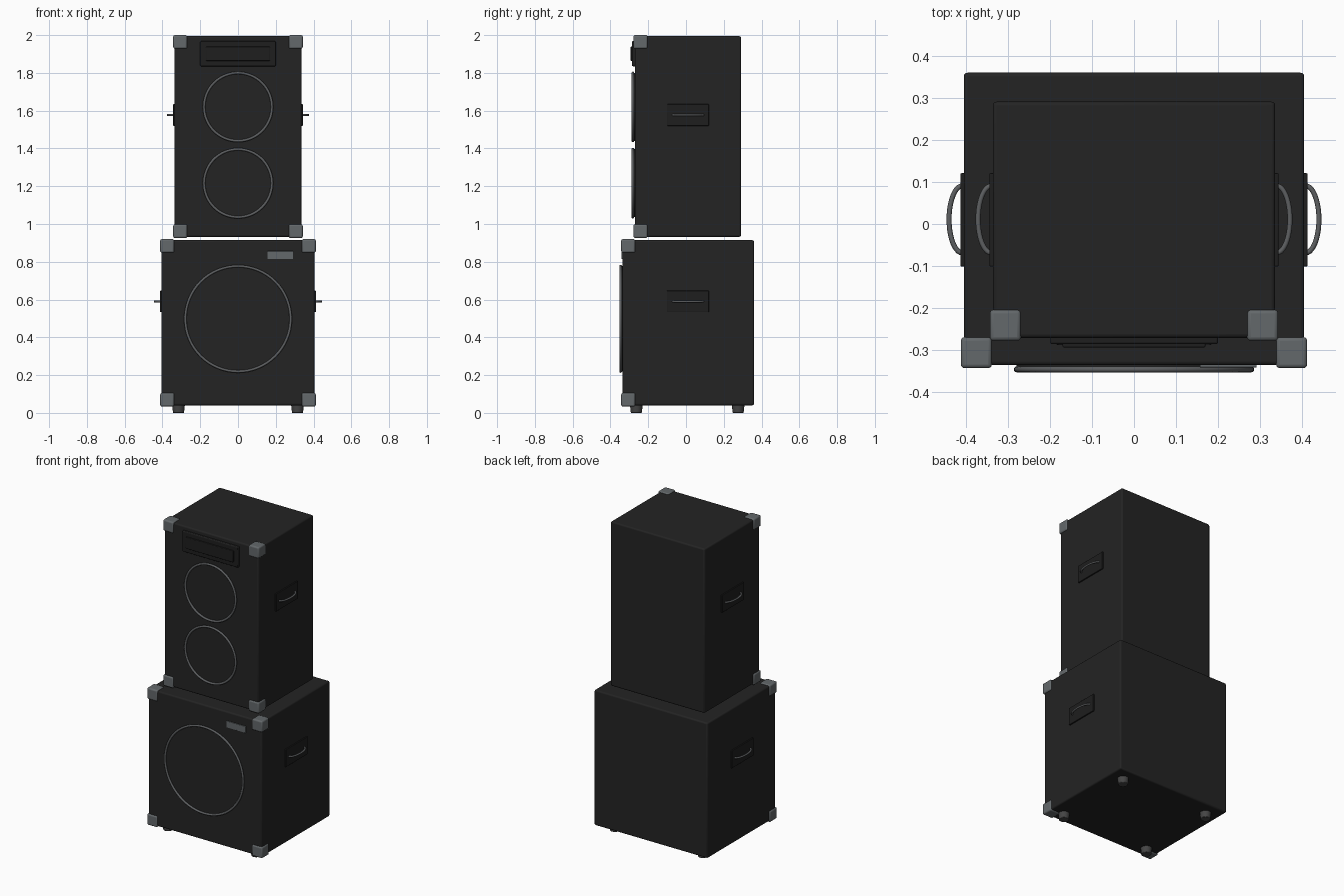
import bpy, math
from mathutils import Vector

if "Cube" in bpy.data.objects:
    bpy.data.objects.remove(bpy.data.objects["Cube"])


def mat(name, r, g, b):
    m = bpy.data.materials.new(name)
    m.diffuse_color = (r, g, b, 1)
    m.use_nodes = True
    m.node_tree.nodes["Principled BSDF"].inputs["Base Color"].default_value = m.diffuse_color
    return m


CABINET = mat("cabinet black", 0.017, 0.017, 0.017)
PANEL = mat("panel black", 0.013, 0.013, 0.013)
CORNER = mat("corner grey", 0.125, 0.138, 0.145)
METAL = mat("ring grey", 0.11, 0.115, 0.12)
RUBBER = mat("foot grey", 0.06, 0.06, 0.06)


def finish(name, material, bevel=0.0, segments=3):
    ob = bpy.context.object
    ob.name = name
    ob.data.materials.append(material)
    if bevel:
        mod = ob.modifiers.new("bevel", "BEVEL")
        mod.width, mod.segments = bevel, segments
        mod.limit_method = "ANGLE"
    bpy.ops.object.shade_smooth_by_angle(angle=math.radians(35))
    return ob


def box(name, lo, hi, material, bevel=0.0):
    lo, hi = Vector(lo), Vector(hi)
    bpy.ops.mesh.primitive_cube_add(size=1, location=(lo + hi) / 2)
    bpy.context.object.scale = hi - lo
    bpy.ops.object.transform_apply(location=False, rotation=False, scale=True)
    return finish(name, material, bevel)


def driver(name, z, radius, front):
    # surround ring with a shallow disc inside it
    bpy.ops.mesh.primitive_torus_add(major_radius=radius, minor_radius=0.007,
                                     major_segments=64, minor_segments=12,
                                     location=(0, front - 0.010, z),
                                     rotation=(math.pi / 2, 0, 0))
    finish(name + "_ring", METAL)
    bpy.ops.mesh.primitive_cylinder_add(vertices=64, radius=radius, depth=0.008,
                                        location=(0, front - 0.003, z),
                                        rotation=(math.pi / 2, 0, 0))
    finish(name + "_disc", CABINET)


def handle(name, side, x, z):
    # side plate and bowed grip
    a, b = sorted((side * (x - 0.005), side * (x + 0.008)))
    box(name + "_plate", (a, -0.101, z - 0.057), (b, 0.121, z + 0.057), PANEL, 0.003)
    cu = bpy.data.curves.new(name + "_grip", "CURVE")
    cu.dimensions = "3D"
    cu.bevel_depth, cu.bevel_resolution = 0.006, 3
    cu.use_fill_caps = True
    sp = cu.splines.new("POLY")
    n = 20
    sp.points.add(n)
    for i in range(n + 1):
        t = math.pi * i / n
        sp.points[i].co = (side * (x + 0.003 + 0.032 * math.sin(t)),
                           0.011 - 0.08 * math.cos(t), z, 1)
    sp.use_smooth = True
    cu.materials.append(METAL)
    bpy.context.collection.objects.link(bpy.data.objects.new(name + "_grip", cu))


def cabinet(name, half, front, back, z0, z1, handle_z):
    box(name + "_cabinet", (-half, front, z0), (half, back, z1), CABINET, 0.009)
    for side, tag in ((-1, "left"), (1, "right")):
        # front corner protectors
        x0, x1 = sorted((side * (half + 0.007), side * (half - 0.067)))
        for low, z in (("bottom", z0 - 0.006), ("top", z1 + 0.006 - 0.072)):
            box(f"{name}_{low}_{tag}_corner", (x0, front - 0.007, z),
                (x1, front + 0.067, z + 0.072), CORNER, 0.009)
        handle(f"{name}_{tag}_handle", side, half, handle_z)


# lower bass cabinet
cabinet("bass", 0.405, -0.336, 0.36, 0.04, 0.914, 0.59)
driver("bass_driver", 0.498, 0.279, -0.336)
box("bass_badge", (0.157, -0.341, 0.814), (0.292, -0.333, 0.856), CORNER, 0.001)

# upper cabinet with two drivers and a horn
cabinet("upper", 0.336, -0.271, 0.291, 0.932, 1.994, 1.577)
driver("lower_mid_driver", 1.216, 0.180, -0.271)
driver("upper_mid_driver", 1.620, 0.180, -0.271)
box("horn_plate", (-0.2, -0.286, 1.835), (0.2, -0.266, 1.968), PANEL, 0.005)
box("horn_mouth", (-0.17, -0.294, 1.864), (0.17, -0.28, 1.939), PANEL, 0.004)

# feet
for x in (-0.315, 0.315):
    for y in (-0.263, 0.276):
        bpy.ops.mesh.primitive_cone_add(vertices=24, radius1=0.029, radius2=0.034,
                                        depth=0.045, location=(x, y, 0.0225))
        finish("foot", RUBBER, 0.003, 2)
